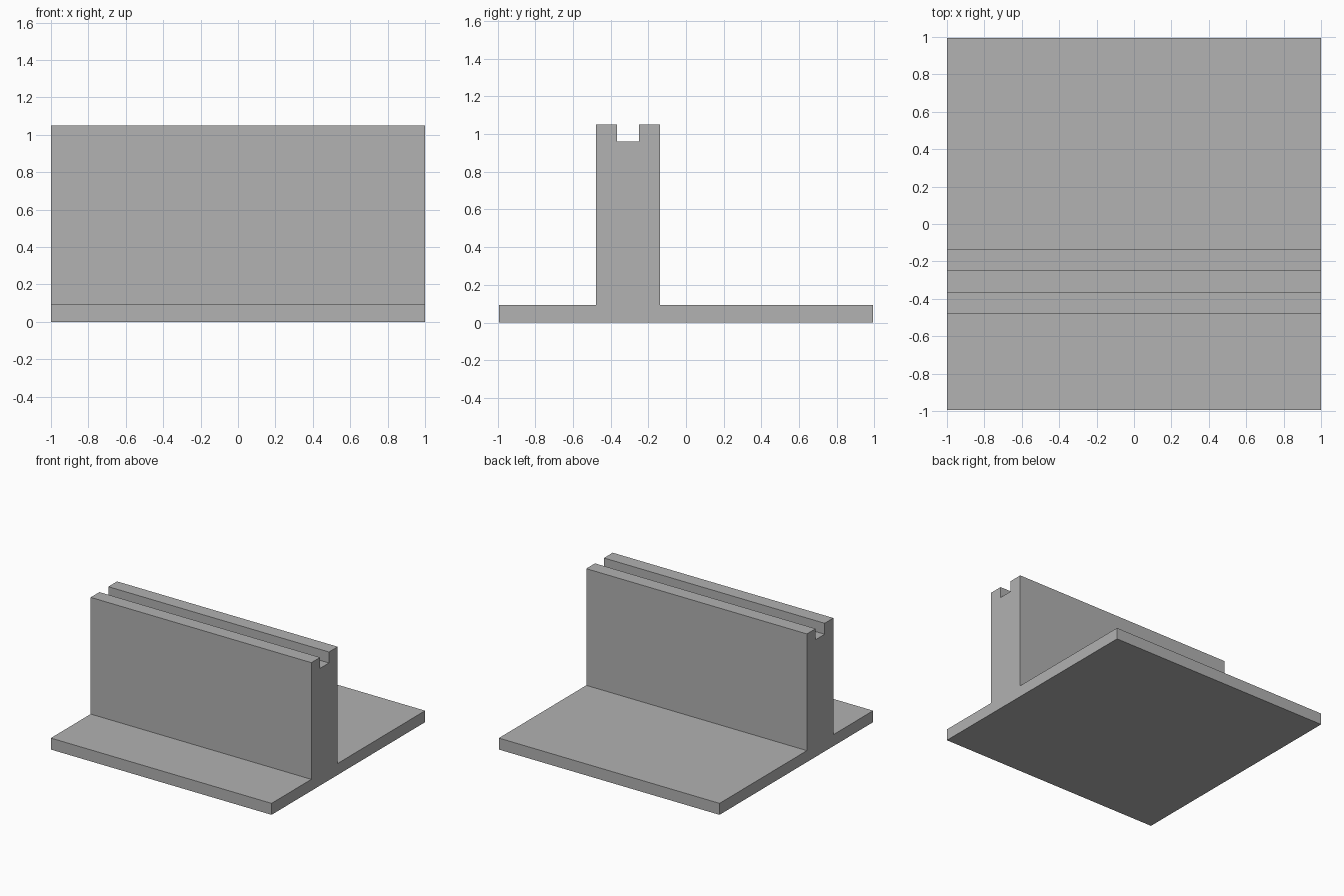
import bpy
import bmesh

if "Cube" in bpy.data.objects:
    bpy.data.objects.remove(bpy.data.objects["Cube"])

# Single plain grey
grey = bpy.data.materials.new("plain grey")
grey.diffuse_color = (0.445, 0.445, 0.445, 1.0)
grey.use_nodes = True
grey.node_tree.nodes["Principled BSDF"].inputs["Base Color"].default_value = grey.diffuse_color

# Side profile (y, z): flat base plate with a grooved upright wall
HALF_X = 1.0
HALF_Y = 0.994
BASE_Z, GROOVE_Z, TOP_Z = 0.094, 0.96, 1.05
WALL_FRONT, GROOVE_FRONT, GROOVE_BACK, WALL_BACK = -0.479, -0.366, -0.25, -0.137

profile = [
    (-HALF_Y, 0), (HALF_Y, 0), (HALF_Y, BASE_Z),
    (WALL_BACK, BASE_Z), (WALL_BACK, TOP_Z),
    (GROOVE_BACK, TOP_Z), (GROOVE_BACK, GROOVE_Z),
    (GROOVE_FRONT, GROOVE_Z), (GROOVE_FRONT, TOP_Z),
    (WALL_FRONT, TOP_Z), (WALL_FRONT, BASE_Z),
    (-HALF_Y, BASE_Z),
]

# Extrude the profile along x
bm = bmesh.new()
end = bm.faces.new([bm.verts.new((-HALF_X, y, z)) for y, z in profile])
result = bmesh.ops.extrude_face_region(bm, geom=[end], use_keep_orig=True)
moved = [g for g in result["geom"] if isinstance(g, bmesh.types.BMVert)]
bmesh.ops.translate(bm, verts=moved, vec=(2 * HALF_X, 0, 0))
bmesh.ops.recalc_face_normals(bm, faces=bm.faces)

mesh = bpy.data.meshes.new("grooved_wall_on_base")
bm.to_mesh(mesh)
bm.free()
mesh.materials.append(grey)
stand = bpy.data.objects.new("grooved_wall_on_base", mesh)
bpy.context.collection.objects.link(stand)
